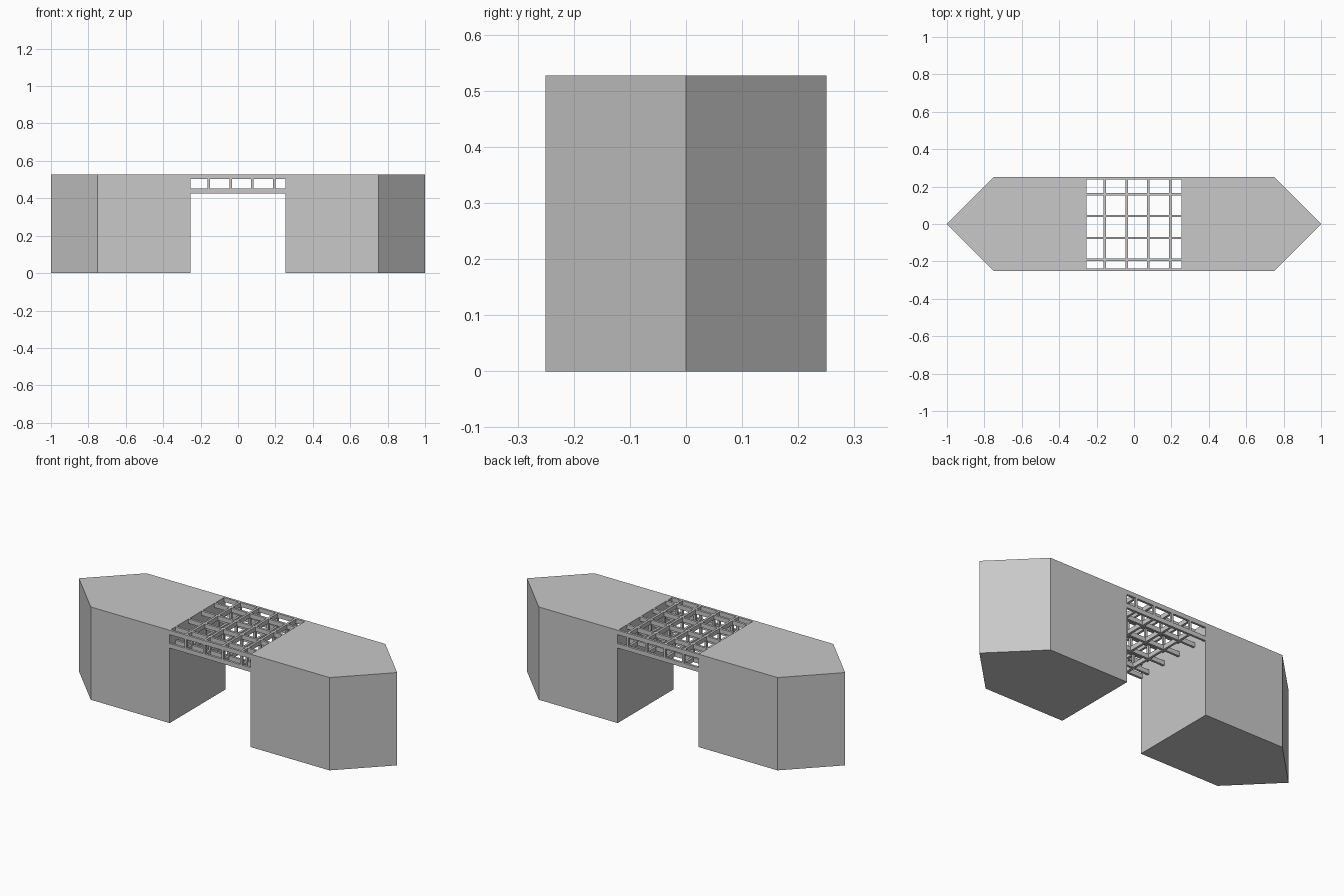
import bpy, bmesh

if "Cube" in bpy.data.objects:
    bpy.data.objects.remove(bpy.data.objects["Cube"])

H = 0.527          # overall height
HALF_W = 0.25      # half depth in y
GAP = 0.254        # half width of the opening
W = 0.013          # lattice bar width
BOTTOM, BAR_H = 0.426, 0.025

grey = bpy.data.materials.new("light_grey")
grey.diffuse_color = (0.58, 0.58, 0.58, 1)
grey.use_nodes = True
grey.node_tree.nodes["Principled BSDF"].inputs["Base Color"].default_value = grey.diffuse_color


def make_object(name, bm):
    bmesh.ops.recalc_face_normals(bm, faces=bm.faces)
    mesh = bpy.data.meshes.new(name)
    bm.to_mesh(mesh)
    bm.free()
    mesh.materials.append(grey)
    obj = bpy.data.objects.new(name, mesh)
    bpy.context.collection.objects.link(obj)


def add_box(bm, x0, x1, y0, y1, z0, z1):
    verts = bmesh.ops.create_cube(bm, size=1)["verts"]
    for v in verts:
        v.co = ((x0 + x1) / 2 + v.co.x * (x1 - x0),
                (y0 + y1) / 2 + v.co.y * (y1 - y0),
                (z0 + z1) / 2 + v.co.z * (z1 - z0))


# Pointed end blocks
for name, s in (("left_block", -1), ("right_block", 1)):
    bm = bmesh.new()
    outline = [(GAP, -HALF_W), (0.75, -HALF_W), (1, 0), (0.75, HALF_W), (GAP, HALF_W)]
    face = bm.faces.new([bm.verts.new((s * x, y, 0)) for x, y in outline])
    ext = bmesh.ops.extrude_face_region(bm, geom=[face])
    top = [g for g in ext["geom"] if isinstance(g, bmesh.types.BMVert)]
    bmesh.ops.translate(bm, vec=(0, 0, H), verts=top)
    make_object(name, bm)

# Lattice bar positions
xs = [-0.156 + 0.1165 * i for i in range(4)]
ys = [-HALF_W + W / 2] + [-0.192 + 0.1173 * i for i in range(4)] + [HALF_W - W / 2]
levels = [(BOTTOM, BOTTOM + BAR_H), (H - BAR_H, H)]

# Long rails on both levels
bm = bmesh.new()
for z0, z1 in levels:
    for y in ys:
        add_box(bm, -GAP, GAP, y - W / 2, y + W / 2, z0, z1)
make_object("lattice_rails", bm)

# Cross bars, cut between the rails
bm = bmesh.new()
for z0, z1 in levels:
    for x in xs:
        for a, b in zip(ys, ys[1:]):
            add_box(bm, x - W / 2, x + W / 2, a + W / 2, b - W / 2, z0, z1)
make_object("lattice_cross_bars", bm)

# Posts joining the two levels
bm = bmesh.new()
for x in xs:
    for y in ys:
        add_box(bm, x - W / 2, x + W / 2, y - W / 2, y + W / 2, BOTTOM + BAR_H, H - BAR_H)
make_object("lattice_posts", bm)
